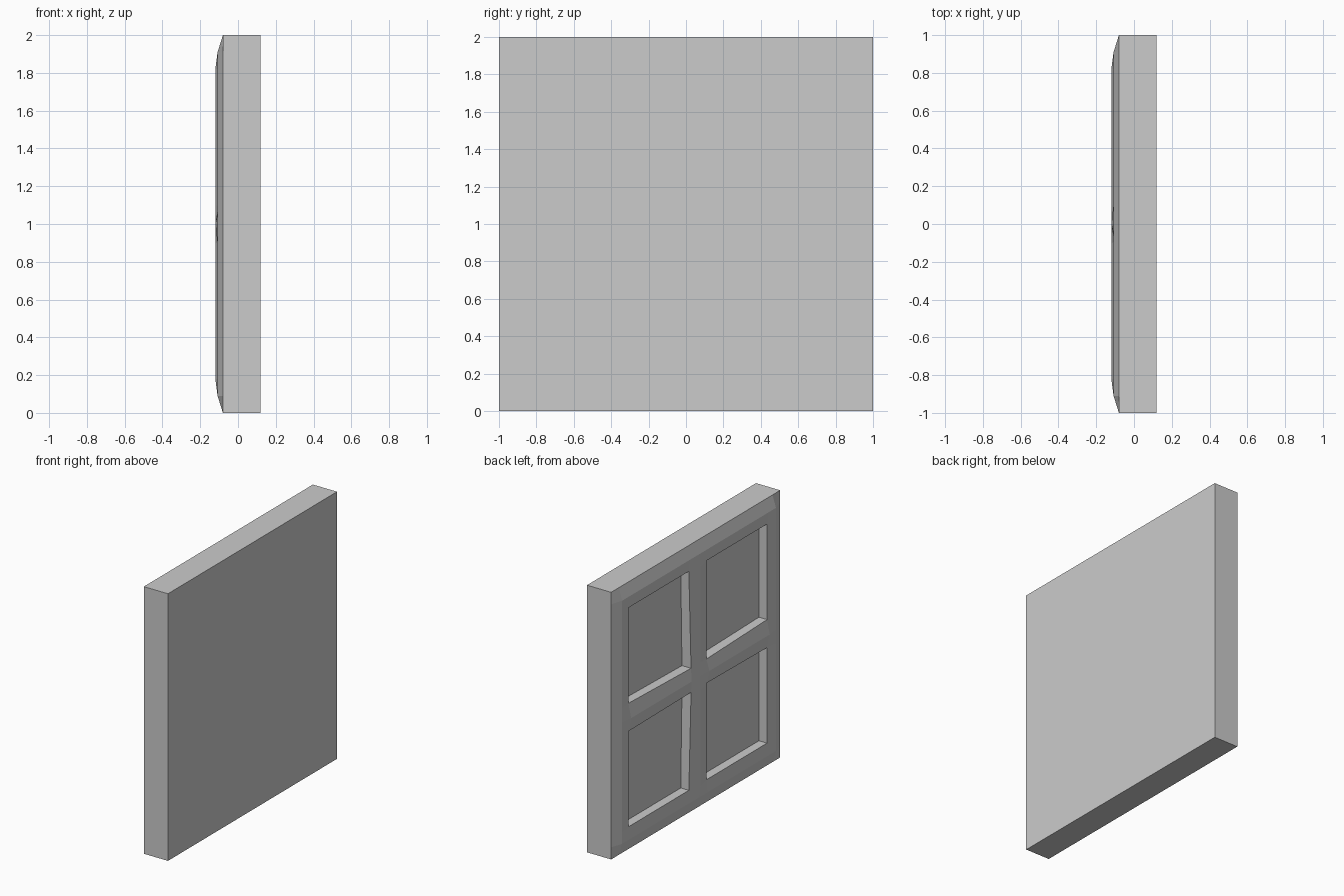
import bpy, bmesh

if "Cube" in bpy.data.objects:
    bpy.data.objects.remove(bpy.data.objects["Cube"])

# Grid lines across the panel: outer edge, bevel crease, opening rim, mullion side, mullion ridge
half = [1.0, 0.91, 0.82, 0.105, 0.0]
lines = [-v for v in half[:-1]] + half[::-1]
FLOOR_X, REAR_X = -0.03, 0.12


def height(y, z):
    """Front relief (x position) of the frame at a grid point."""
    lo, hi = sorted((abs(y), abs(z)))
    if hi == 1.0:
        return -0.08
    if hi == 0.91:
        return -0.108
    if lo == 0.0:
        return -0.12
    return -0.105 if hi == 0.105 else -0.097


def point(y, z):
    # the opening corners at the crossing sit a little closer to the centre
    k = 0.86 if abs(y) == abs(z) == 0.105 else 1.0
    return (height(y, z), y * k, z * k + 1.0)


bm = bmesh.new()
n = len(lines)
grid = [[bm.verts.new(point(y, z)) for z in lines] for y in lines]

# Raised frame sheet, remembering the four pane cells
panes = []
for i in range(n - 1):
    for j in range(n - 1):
        f = bm.faces.new((grid[i][j], grid[i][j + 1], grid[i + 1][j + 1], grid[i + 1][j]))
        if i in (2, 5) and j in (2, 5):
            panes.append(f)

# Slab sides and flat rear
rim = [e for e in bm.edges if e.is_boundary]
ext = bmesh.ops.extrude_edge_only(bm, edges=rim)["geom"]
for v in ext:
    if isinstance(v, bmesh.types.BMVert):
        v.co.x = REAR_X
bmesh.ops.contextual_create(bm, geom=[e for e in ext if isinstance(e, bmesh.types.BMEdge)])

# Sunken panes
for f in bmesh.ops.extrude_discrete_faces(bm, faces=panes)["faces"]:
    for v in f.verts:
        v.co.x = FLOOR_X

bmesh.ops.recalc_face_normals(bm, faces=bm.faces[:])
mesh = bpy.data.meshes.new("window_panel")
bm.to_mesh(mesh)
bm.free()
bpy.context.collection.objects.link(bpy.data.objects.new("window_panel", mesh))
